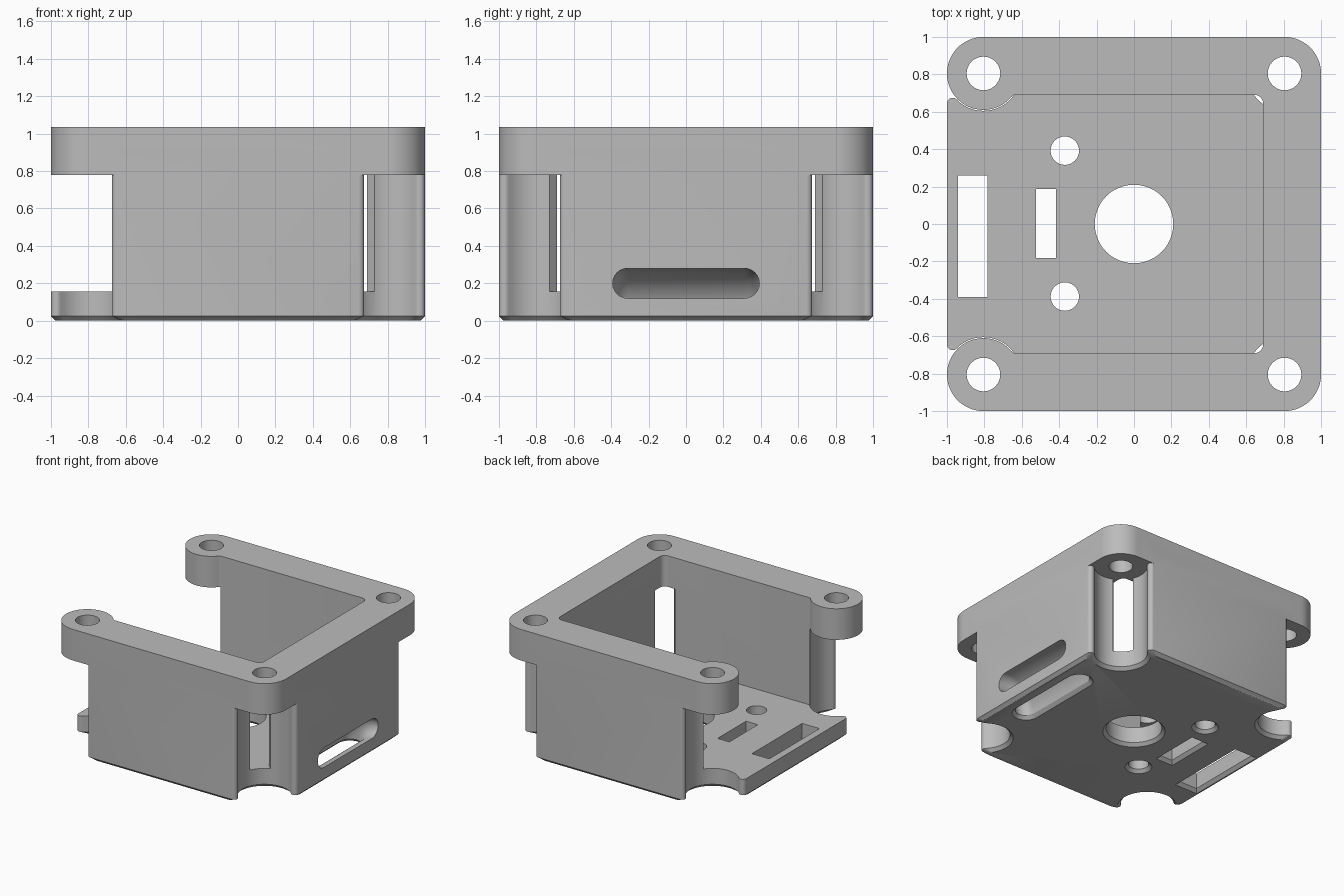
import bpy, bmesh
from math import sin, cos, pi, radians, sqrt, atan2, degrees

cube = bpy.data.objects.get("Cube")
if cube:
    bpy.data.objects.remove(cube, do_unlink=True)

HOLE = 0.805       # screw axis offset on both axes
EAR = 0.195        # flange corner radius
FLOOR, FLANGE, TOP = 0.155, 0.78, 1.035
CAVITY = 0.69      # half width of the inside
CHAMFER = 0.025

plastic = bpy.data.materials.new("grey plastic")
plastic.use_nodes = True
plastic.diffuse_color = (0.5, 0.5, 0.5, 1)
plastic.node_tree.nodes["Principled BSDF"].inputs["Base Color"].default_value = (0.5, 0.5, 0.5, 1)


def arc(cx, cy, r, start, end, n=12):
    """Points along an arc, angles in degrees."""
    steps = [radians(start + (end - start) * i / n) for i in range(n + 1)]
    return [(cx + r * cos(a), cy + r * sin(a)) for a in steps]


def circle(cx, cy, r, n=48):
    return arc(cx, cy, r, 0, 360, n)[:-1]


def rect(x0, x1, y0, y1):
    return [(x0, y0), (x1, y0), (x1, y1), (x0, y1)]


def stadium(cx, half, r):
    """Long rounded slot along the second axis."""
    return arc(cx, half - r, r, 0, 180) + arc(cx, r - half, r, 180, 360)


def four_corners(points):
    """Repeat a corner path by quarter turns."""
    out = []
    for _ in range(4):
        out += points
        points = [(-y, x) for x, y in points]
    return out


def loft(name, rings):
    """Closed solid through matching rings of 3D points."""
    bm = bmesh.new()
    loops = [[bm.verts.new(p) for p in ring] for ring in rings]
    n = len(loops[0])
    for a, b in zip(loops, loops[1:]):
        for i in range(n):
            j = (i + 1) % n
            bm.faces.new((a[i], a[j], b[j], b[i]))
    bm.faces.new(loops[0][::-1])
    bm.faces.new(loops[-1])
    bmesh.ops.recalc_face_normals(bm, faces=bm.faces)
    mesh = bpy.data.meshes.new(name)
    bm.to_mesh(mesh)
    bm.free()
    mesh.materials.append(plastic)
    obj = bpy.data.objects.new(name, mesh)
    bpy.context.collection.objects.link(obj)
    return obj


def prism(name, *layers):
    return loft(name, [[(x, y, z) for x, y in outline] for z, outline in layers])


def combine(target, tool, operation="DIFFERENCE"):
    tool.hide_render = True
    mod = target.modifiers.new(tool.name, "BOOLEAN")
    mod.operation, mod.solver, mod.object = operation, "EXACT", tool
    bpy.ops.object.select_all(action="DESELECT")
    bpy.context.view_layer.objects.active = target
    target.select_set(True)
    bpy.ops.object.modifier_apply(modifier=mod.name)
    bpy.data.objects.remove(tool, do_unlink=True)


def notched_square(inset):
    """Square whose corners are scooped out, with rounded lips."""
    h, r, lip = 1 - inset, 0.2 + inset, 0.03
    x = h - lip
    y = HOLE - sqrt((r + lip) ** 2 - (x - HOLE) ** 2)
    turn = degrees(atan2(HOLE - y, HOLE - x))
    first = arc(x, y, lip, 0, turn, 6)
    scoop = arc(HOLE, HOLE, r, turn - 180, -90 - turn, 24)[1:-1]
    last = [(b, a) for a, b in reversed(first)]
    return four_corners(first + scoop + last)


# Lower body and wide top flange
body = prism("housing", (0, notched_square(CHAMFER)),
             (CHAMFER, notched_square(0)), (0.9, notched_square(0)))
rounded = four_corners(arc(HOLE, HOLE, EAR, 0, 90, 16))
combine(body, prism("flange", (FLANGE, rounded), (TOP, rounded)), "UNION")

# Inside, open at the top and at one side, leaving round ears
cove = 0.02
cx = -HOLE + sqrt((EAR + cove) ** 2 - (HOLE - CAVITY + cove) ** 2)
cy = CAVITY - cove
meet = degrees(atan2(HOLE - cy, -HOLE - cx))
corner = 0.045
half = [(-1.1, HOLE)] + arc(-HOLE, HOLE, EAR, 180, 180 + meet, 24)
half += arc(cx, cy, cove, meet, 90, 4)
half += arc(CAVITY - corner, CAVITY - corner, corner, 90, 0, 8)
inside = half + [(x, -y) for x, y in reversed(half)]
combine(body, prism("inside", (FLOOR, inside), (1.2, inside)))

# Screw holes through the flange
for sx in (-1, 1):
    for sy in (-1, 1):
        ring = circle(sx * HOLE, sy * HOLE, 0.09, 32)
        combine(body, prism("screw_hole", (0.7, ring), (1.2, ring)))

# Diagonal windows in the two closed corners
for s in (-1, 1):
    turned = [((u - v) * sqrt(0.5), s * (u + v) * sqrt(0.5))
              for u, v in rect(0.85, 1.1, -0.077, 0.077)]
    combine(body, prism("corner_window", (FLOOR, turned), (FLANGE, turned)))

# Floor openings, chamfered underneath
openings = [
    ("centre_hole", lambda g: circle(0, 0, 0.21 + g)),
    ("pin_hole_back", lambda g: circle(-0.37, 0.392, 0.076 + g, 32)),
    ("pin_hole_front", lambda g: circle(-0.37, -0.388, 0.076 + g, 32)),
    ("small_slot", lambda g: rect(-0.525 - g, -0.418 + g, -0.183 - g, 0.187 + g)),
    ("large_slot", lambda g: rect(-0.94 - g, -0.782 + g, -0.39 - g, 0.26 + g)),
]
for name, outline in openings:
    combine(body, prism(name, (-0.01, outline(CHAMFER + 0.01)),
                        (CHAMFER, outline(0)), (0.4, outline(0))))

# Curved strap channel from the side wall down to the underside
section = stadium(0.2, 0.392, 0.08)
rings = []
for i in range(27):
    a = radians(-20 + 5 * i)
    rings.append([(1 - r * cos(a), y, r * sin(a)) for r, y in section])
combine(body, loft("strap_channel", rings))
combine(body, prism("strap_chamfer", (-0.01, stadium(0.8, 0.427, 0.115)),
                    (CHAMFER, stadium(0.8, 0.392, 0.08)),
                    (0.04, stadium(0.8, 0.38, 0.068))))

bpy.ops.object.select_all(action="DESELECT")
bpy.context.view_layer.objects.active = body
body.select_set(True)
bpy.ops.object.shade_smooth_by_angle(angle=radians(30))
